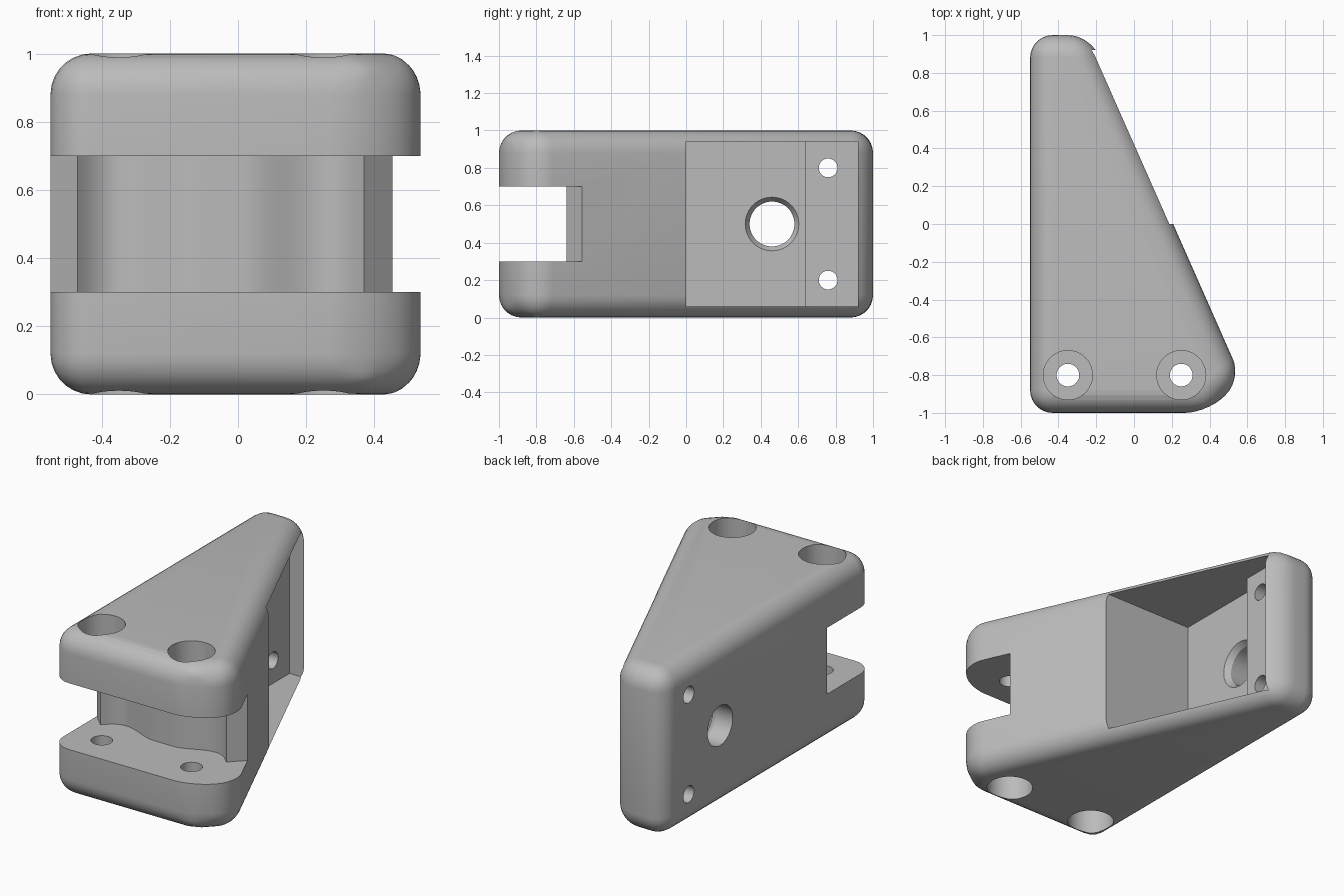
import bpy, bmesh, math

cube = bpy.data.objects.get("Cube")
if cube:
    bpy.data.objects.remove(cube, do_unlink=True)

grey = bpy.data.materials.new("plain_grey")
grey.use_nodes = True
COLOUR = (0.5, 0.5, 0.5, 1)
grey.diffuse_color = COLOUR
grey.node_tree.nodes["Principled BSDF"].inputs["Base Color"].default_value = COLOUR


def prism(name, outline, z0, z1):
    """Extrude a flat outline from z0 up to z1."""
    bm = bmesh.new()
    face = bm.faces.new([bm.verts.new((x, y, z0)) for x, y in outline])
    top = bmesh.ops.extrude_face_region(bm, geom=[face])
    verts = [v for v in top["geom"] if isinstance(v, bmesh.types.BMVert)]
    bmesh.ops.translate(bm, verts=verts, vec=(0, 0, z1 - z0))
    bmesh.ops.recalc_face_normals(bm, faces=bm.faces)
    mesh = bpy.data.meshes.new(name)
    bm.to_mesh(mesh)
    bm.free()
    obj = bpy.data.objects.new(name, mesh)
    bpy.context.collection.objects.link(obj)
    mesh.materials.append(grey)
    return obj


def cone(name, r1, r2, depth, loc, along_x=False):
    bpy.ops.mesh.primitive_cone_add(
        vertices=48, radius1=r1, radius2=r2, depth=depth, location=loc,
        rotation=(0, math.pi / 2 if along_x else 0, 0))
    obj = bpy.context.object
    obj.name = name
    obj.data.materials.append(grey)
    return obj


def apply(obj, mod):
    bpy.context.view_layer.objects.active = obj
    bpy.ops.object.modifier_apply(modifier=mod.name)


def cut(obj, cutter):
    mod = obj.modifiers.new("cut", 'BOOLEAN')
    mod.operation = 'DIFFERENCE'
    mod.solver = 'EXACT'
    mod.object = cutter
    apply(obj, mod)
    bpy.data.objects.remove(cutter, do_unlink=True)


# Wedge body with rounded edges
body = prism("bracket_body", [(-0.55, -1), (0.39, -1), (0.57, -0.82),
                              (-0.235, 1), (-0.55, 1)], 0, 1)
bevel = body.modifiers.new("round", 'BEVEL')
bevel.width = 0.12
bevel.segments = 7
bevel.limit_method = 'NONE'
apply(body, bevel)

# Front slot, its back wall hollowed around each pin
PINS = (-0.35, 0.25)


def wall_y(x):
    pin = min(PINS, key=lambda p: abs(x - p))
    d = abs(x - pin)
    outer = x < PINS[0] or x > PINS[1]
    bump = 1 - (d / 0.12) ** 2 if outer else math.cos(math.pi / 2 * min(d / 0.24, 1)) ** 2
    return -0.64 + 0.07 * bump


steps = 56
wave = [(x, wall_y(x)) for x in (0.37 - 0.84 * i / steps for i in range(steps + 1))]
slot = [(-0.67, -1.2), (0.67, -1.2), (0.67, -0.34)] + wave + [(-0.67, -0.44)]
cut(body, prism("slot_cutter", slot, 0.3, 0.7))

# Side pocket with a raised pad at the back
cut(body, prism("pocket_cutter", [(-0.4, 0), (1, 0), (1, 0.92), (-0.3, 0.92),
                                  (-0.3, 0.64), (-0.4, 0.64)], 0.06, 0.94))

# Pin holes with a counterbore above and below
for x in PINS:
    cut(body, cone("pin_hole_cutter", 0.06, 0.06, 2, (x, -0.8, 0.5)))
    for z in (0, 1):
        cut(body, cone("counterbore_cutter", 0.13, 0.13, 0.34, (x, -0.8, z)))

# Large side hole with eased inner rim, and two screw holes
cut(body, cone("cable_hole_cutter", 0.12, 0.12, 0.6, (-0.5, 0.46, 0.5), True))
cut(body, cone("rim_cutter", 0.11, 0.15, 0.06, (-0.42, 0.46, 0.5), True))
for z in (0.2, 0.8):
    cut(body, cone("screw_hole_cutter", 0.05, 0.05, 0.8, (-0.5, 0.76, z), True))

bpy.ops.object.select_all(action='DESELECT')
body.select_set(True)
bpy.context.view_layer.objects.active = body
bpy.ops.object.shade_smooth_by_angle(angle=math.radians(30))
